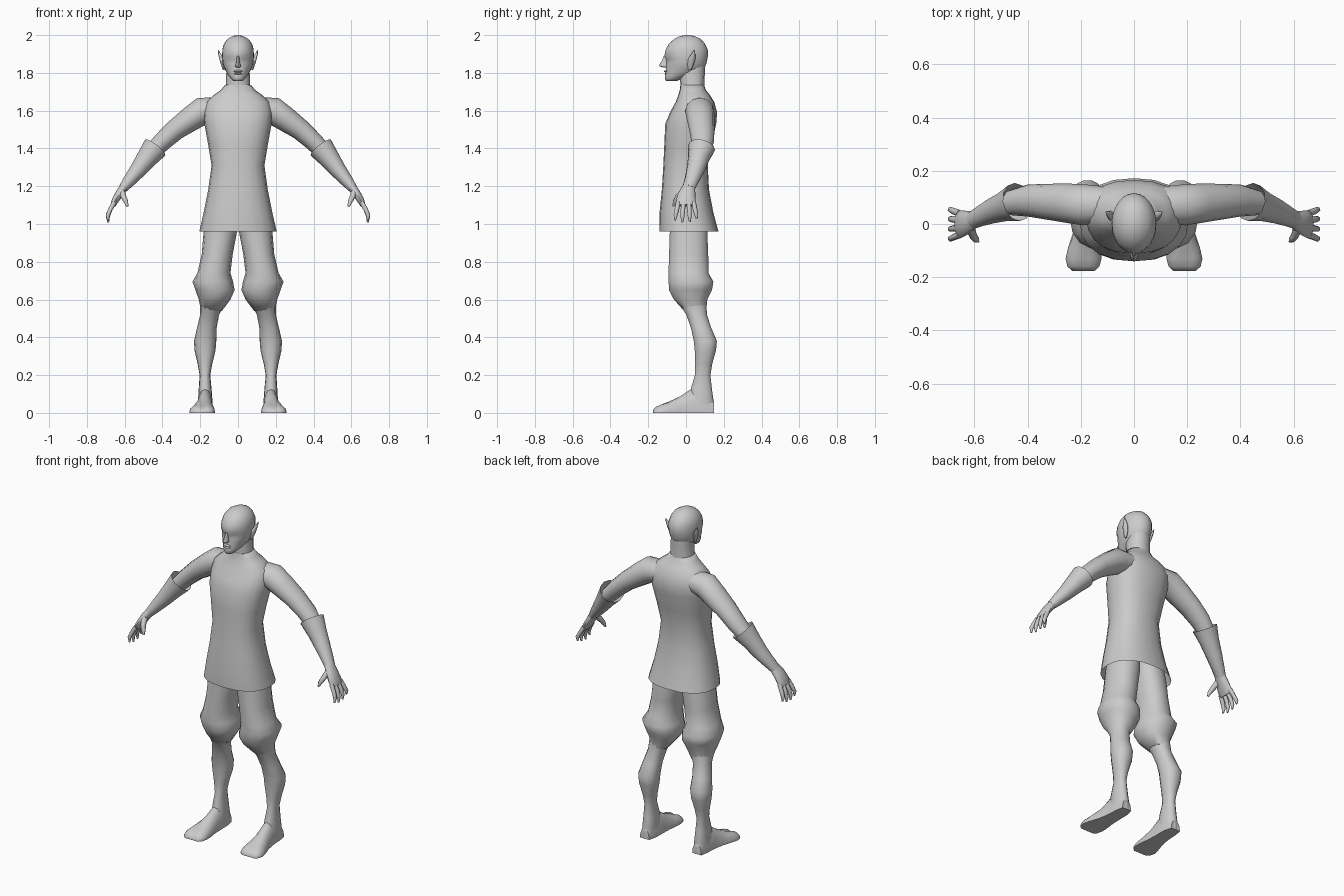
import bpy, bmesh, math
from mathutils import Vector

grey = bpy.data.materials.new("plain grey")
grey.diffuse_color = (0.6, 0.6, 0.6, 1)


def power(v, e):
    return math.copysign(abs(v) ** e, v)


def build(name, rings, cap_start, cap_end, mirror, angle=60):
    """Skin a list of equal-sized point rings into a smooth object."""
    bm = bmesh.new()
    loops = [[bm.verts.new(p) for p in ring] for ring in rings]
    n = len(loops[0])
    for a, b in zip(loops, loops[1:]):
        for i in range(n):
            j = (i + 1) % n
            bm.faces.new((a[i], a[j], b[j], b[i]))
    if cap_start:
        bm.faces.new(loops[0][::-1])
    if cap_end:
        bm.faces.new(loops[-1])
    bmesh.ops.recalc_face_normals(bm, faces=bm.faces)
    mesh = bpy.data.meshes.new(name)
    bm.to_mesh(mesh)
    bm.free()
    mesh.materials.append(grey)
    ob = bpy.data.objects.new(name, mesh)
    bpy.context.collection.objects.link(ob)
    bpy.ops.object.select_all(action='DESELECT')
    ob.select_set(True)
    bpy.context.view_layer.objects.active = ob
    bpy.ops.object.shade_smooth_by_angle(angle=math.radians(angle))
    if mirror:
        ob.modifiers.new("mirror", 'MIRROR').use_mirror_merge = False
    return ob


def stack(name, levels, n=16, e=0.9, caps=(True, True), mirror=False, angle=60):
    """Horizontal sections: (z, x min, x max, y front, y back)."""
    rings = []
    for z, x0, x1, y0, y1 in levels:
        ring = []
        for i in range(n):
            t = 2 * math.pi * i / n
            ring.append(Vector(((x0 + x1) / 2 + (x1 - x0) / 2 * power(math.cos(t), e),
                                (y0 + y1) / 2 + (y1 - y0) / 2 * power(math.sin(t), e), z)))
        rings.append(ring)
    return build(name, rings, *caps, mirror, angle)


def tube(name, path, n=12, caps=(True, True), angle=60):
    """Sections square to a path: (x, y, z, radius along y, radius across)."""
    pts = [Vector(p[:3]) for p in path]
    rings = []
    for k, (x, y, z, ry, rv) in enumerate(path):
        t = (pts[min(k + 1, len(pts) - 1)] - pts[max(k - 1, 0)]).normalized()
        u = (Vector((0, 1, 0)) - t * t.y).normalized()
        v = t.cross(u)
        rings.append([pts[k] + u * ry * math.cos(2 * math.pi * i / n)
                      + v * rv * math.sin(2 * math.pi * i / n) for i in range(n)])
    return build(name, rings, *caps, True, angle)


def sym(z, hx, y0, y1):
    return (z, -hx, hx, y0, y1)


# Shirt, open at the hem
stack("shirt", [sym(0.96, 0.205, -0.14, 0.172), sym(1.06, 0.182, -0.14, 0.145),
                sym(1.18, 0.158, -0.128, 0.122), sym(1.31, 0.14, -0.12, 0.115),
                sym(1.42, 0.158, -0.115, 0.135), sym(1.53, 0.178, -0.11, 0.16),
                sym(1.59, 0.183, -0.085, 0.165), sym(1.645, 0.17, -0.055, 0.15),
                sym(1.685, 0.125, -0.04, 0.125), sym(1.71, 0.09, -0.033, 0.105),
                sym(1.735, 0.07, -0.03, 0.095)], 20, 0.85, (False, True))

# Neck
stack("neck", [sym(1.69, 0.075, -0.03, 0.1), sym(1.74, 0.064, -0.03, 0.097),
               sym(1.80, 0.062, -0.035, 0.1), sym(1.84, 0.06, -0.03, 0.1)])

# Head, with eye sockets pressed in and brow pushed out
head = stack("head", [sym(1.757, 0.024, -0.105, -0.05), sym(1.768, 0.036, -0.112, -0.02),
                      sym(1.785, 0.05, -0.112, 0.03), sym(1.805, 0.062, -0.108, 0.08),
                      sym(1.83, 0.074, -0.106, 0.1), sym(1.85, 0.08, -0.107, 0.108),
                      sym(1.872, 0.083, -0.11, 0.113), sym(1.89, 0.084, -0.115, 0.116),
                      sym(1.925, 0.083, -0.107, 0.115), sym(1.955, 0.074, -0.09, 0.1),
                      sym(1.98, 0.055, -0.062, 0.078), sym(1.994, 0.03, -0.033, 0.048),
                      sym(2.0, 0.008, -0.005, 0.02)], 24, 1.0)
for v in head.data.vertices:
    if v.co.y < -0.05:
        d = math.hypot((abs(v.co.x) - 0.036) / 0.025, (v.co.z - 1.868) / 0.018)
        v.co.y += 0.013 * max(0, 1 - d * 0.6)

# Nose and lips
stack("nose", [sym(1.89, 0.007, -0.118, -0.09), sym(1.865, 0.008, -0.127, -0.09),
               sym(1.843, 0.013, -0.142, -0.09), sym(1.835, 0.016, -0.139, -0.09),
               sym(1.828, 0.01, -0.118, -0.09)], 8)
for z, out in ((1.808, 0.119), (1.795, 0.116)):
    stack("lip", [sym(z - 0.006, 0.016, -out + 0.008, -0.08), sym(z, 0.025, -out, -0.08),
                  sym(z + 0.006, 0.016, -out + 0.008, -0.08)], 10)

# Pointed ears
stack("ear", [(1.815, 0.070, 0.080, 0.012, 0.026), (1.845, 0.072, 0.091, 0.008, 0.042),
              (1.875, 0.076, 0.099, 0.012, 0.05), (1.9, 0.09, 0.105, 0.028, 0.049),
              (1.922, 0.104, 0.107, 0.043, 0.047)], 8, mirror=True)

# Sleeves, and forearms with a flared cuff at the elbow
tube("sleeve", [(0.10, 0.07, 1.61, 0.07, 0.06), (0.19, 0.072, 1.598, 0.077, 0.074),
                (0.25, 0.078, 1.557, 0.074, 0.066), (0.33, 0.084, 1.50, 0.067, 0.056),
                (0.40, 0.088, 1.437, 0.06, 0.05), (0.46, 0.08, 1.375, 0.048, 0.045)])
tube("forearm", [(0.438, 0.083, 1.405, 0.073, 0.068), (0.485, 0.066, 1.345, 0.056, 0.055),
                 (0.53, 0.05, 1.285, 0.048, 0.044), (0.575, 0.03, 1.23, 0.039, 0.034),
                 (0.607, 0.014, 1.19, 0.034, 0.025)], caps=(False, True))

# Hands
tube("palm", [(0.60, 0.016, 1.20, 0.033, 0.024), (0.625, 0.006, 1.165, 0.044, 0.023),
              (0.65, 0.0, 1.125, 0.052, 0.02), (0.662, 0.0, 1.098, 0.049, 0.014)], 10)
for k, y in enumerate((-0.041, -0.014, 0.014, 0.04)):
    dz = (0.012, 0, 0.004, 0.02)[k]
    tube("finger", [(0.655, y, 1.115, 0.013, 0.013), (0.677, y * 1.2, 1.075, 0.0125, 0.012),
                    (0.689, y * 1.35, 1.04 + dz / 2, 0.011, 0.011),
                    (0.687, y * 1.42, 1.008 + dz, 0.005, 0.005)], 7)
tube("thumb", [(0.615, -0.015, 1.17, 0.018, 0.018), (0.604, -0.045, 1.14, 0.016, 0.015),
               (0.592, -0.06, 1.115, 0.012, 0.012), (0.586, -0.066, 1.093, 0.005, 0.006)], 7)

# Breeches gathered below the knee
stack("breeches", [(1.08, 0.0, 0.155, -0.09, 0.105), (0.96, 0.005, 0.182, -0.088, 0.115),
                   (0.84, 0.028, 0.192, -0.092, 0.12), (0.74, 0.04, 0.215, -0.095, 0.122),
                   (0.695, 0.026, 0.241, -0.095, 0.148), (0.65, 0.018, 0.225, -0.092, 0.14),
                   (0.60, 0.04, 0.208, -0.066, 0.115), (0.54, 0.085, 0.195, -0.012, 0.108)],
      14, mirror=True)

# Lower legs
stack("lower_leg", [(0.58, 0.07, 0.2, -0.04, 0.11), (0.52, 0.1, 0.2, 0.0, 0.112),
                    (0.45, 0.113, 0.217, 0.025, 0.135), (0.38, 0.115, 0.233, 0.04, 0.165),
                    (0.33, 0.119, 0.23, 0.045, 0.16), (0.26, 0.136, 0.214, 0.048, 0.14),
                    (0.20, 0.147, 0.203, 0.046, 0.13), (0.13, 0.14, 0.208, 0.025, 0.138),
                    (0.06, 0.135, 0.212, 0.015, 0.148), (0.0, 0.135, 0.212, 0.01, 0.15)],
      14, mirror=True)

# Feet: half-round sections along y (y, x min, x max, height)
rings = []
for y, x0, x1, h in ((0.147, 0.145, 0.205, 0.06), (0.10, 0.133, 0.213, 0.12),
                     (0.03, 0.132, 0.217, 0.128), (-0.03, 0.13, 0.228, 0.088),
                     (-0.09, 0.122, 0.248, 0.06), (-0.13, 0.122, 0.257, 0.048),
                     (-0.16, 0.13, 0.25, 0.034), (-0.176, 0.148, 0.232, 0.014)):
    ring = [Vector(((x0 + x1) / 2 + (x1 - x0) / 2 * math.cos(math.pi * i / 8), y,
                    0.008 + (h - 0.008) * math.sin(math.pi * i / 8))) for i in range(9)]
    rings.append(ring + [Vector((x0, y, 0)), Vector((x1, y, 0))])
foot = build("foot", rings, True, True, True, 50)
# Groove beside the big toe
for v in foot.data.vertices:
    if v.co.y < -0.1 and v.co.z > 0.01 and abs(v.co.x - 0.19) < 0.012:
        v.co.z *= 0.7
